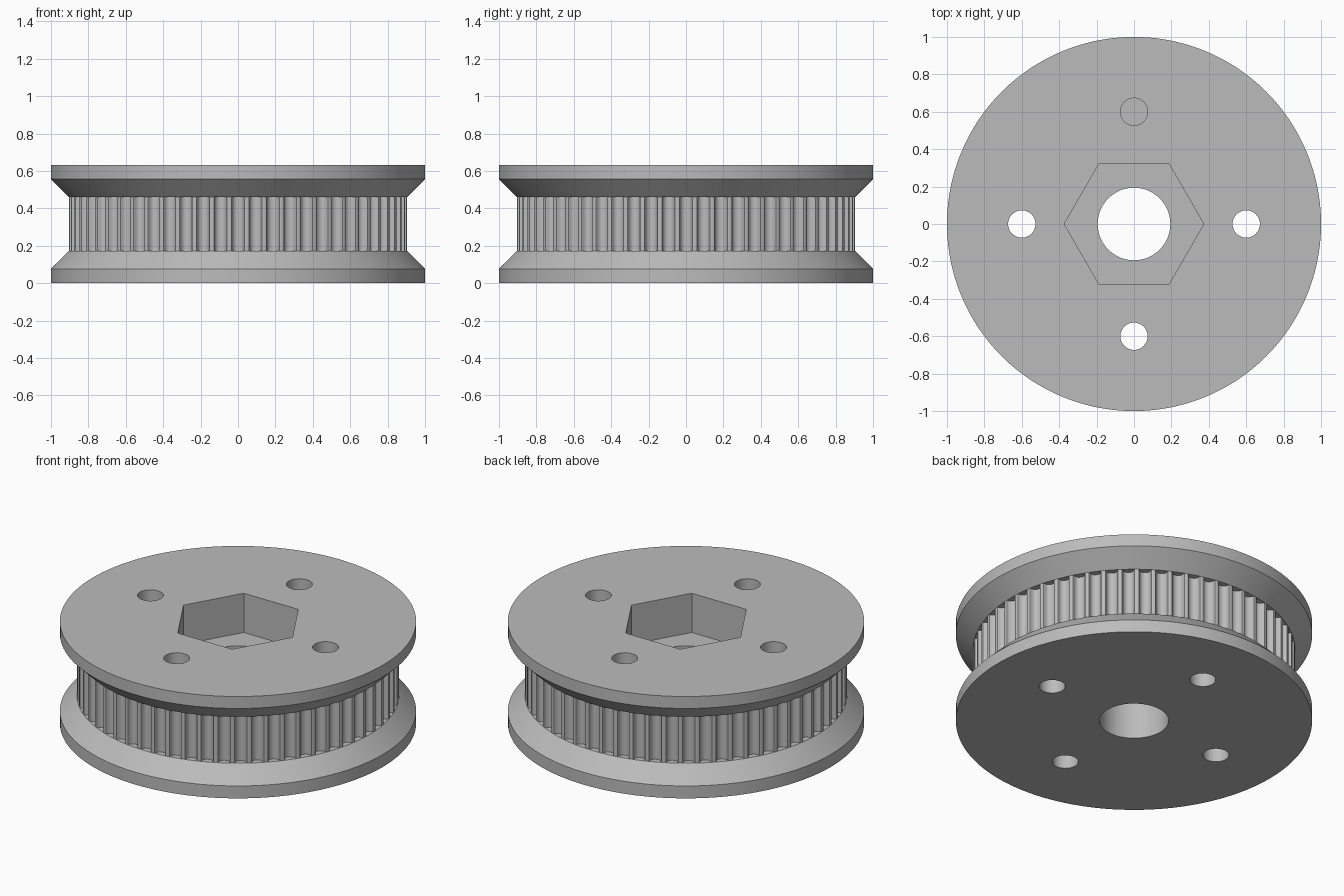
import bpy
import bmesh
from math import cos, sin, pi, tau

cube = bpy.data.objects.get("Cube")
if cube:
    bpy.data.objects.remove(cube, do_unlink=True)

# Material
grey = bpy.data.materials.new("plain grey")
grey.use_nodes = True
colour = (0.5, 0.5, 0.5, 1)
grey.diffuse_color = colour
grey.node_tree.nodes["Principled BSDF"].inputs["Base Color"].default_value = colour

TEETH = 60
RIM, TRACK = 1.0, 0.904
Z_LOW, Z_HIGH, TOP = 0.173, 0.461, 0.631
EDGE = 0.077          # height of each straight flange rim
HEX_FLOOR = 0.388


def circle(radius, count, cx=0, cy=0):
    return [(cx + radius * cos(tau * i / count), cy + radius * sin(tau * i / count))
            for i in range(count)]


def stack(name, layers):
    """Solid made of closed outlines joined from bottom to top; layers are (outline, z)."""
    bm = bmesh.new()
    rings = [[bm.verts.new((x, y, z)) for x, y in outline] for outline, z in layers]
    for low, high in zip(rings, rings[1:]):
        for i in range(len(low)):
            bm.faces.new((low[i - 1], low[i], high[i], high[i - 1]))
    bm.faces.new(rings[0][::-1])
    bm.faces.new(rings[-1])
    bmesh.ops.recalc_face_normals(bm, faces=bm.faces)
    mesh = bpy.data.meshes.new(name)
    bm.to_mesh(mesh)
    bm.free()
    mesh.materials.append(grey)
    obj = bpy.data.objects.new(name, mesh)
    bpy.context.collection.objects.link(obj)
    return obj


def tooth_outline():
    """Rounded grooves cut into the belt track: (half width, depth) from shoulder to root."""
    half = [(.040, 0), (.0352, .0018), (.0326, .0063), (.0315, .0114), (.0298, .0165),
            (.0275, .0213), (.0246, .026), (.0195, .0306), (.0135, .034), (.007, .036)]
    groove = [(-w, d) for w, d in half] + [(0, .0367)] + half[::-1]
    points = []
    for t in range(TEETH):
        a = tau * t / TEETH
        for w, d in groove:
            r = TRACK - d - (w * w / (2 * TRACK))
            points.append((r * cos(a) - w * sin(a), r * sin(a) + w * cos(a)))
    return points


# Pulley body: two bevelled flanges around the toothed track
rim, neck = circle(RIM, 240), circle(TRACK, 240)
teeth = tooth_outline()
parts = [
    stack("lower_flange", [(rim, 0), (rim, EDGE), (neck, Z_LOW)]),
    stack("toothed_track", [(teeth, Z_LOW), (teeth, Z_HIGH)]),
    stack("upper_flange", [(neck, Z_HIGH), (rim, TOP - 0.074), (rim, TOP)]),
]

# Cutters: centre bore, hexagonal nut pocket, four bolt holes
def drill(name, outline, bottom=-0.1):
    cutter = stack(name, [(outline, bottom), (outline, TOP + 0.1)])
    cutter.hide_render = True
    return cutter


cutters = [drill("bore_cutter", circle(0.194, 96)),
           drill("hex_cutter", circle(0.373, 6), HEX_FLOOR)]
for i in range(4):
    a = i * pi / 2
    cutters.append(drill("bolt_cutter", circle(0.073, 48, 0.6 * cos(a), 0.6 * sin(a))))

for part in parts:
    bpy.ops.object.select_all(action="DESELECT")
    part.select_set(True)
    bpy.context.view_layer.objects.active = part
    for cutter in cutters:
        cut = part.modifiers.new("cut", "BOOLEAN")
        cut.operation = "DIFFERENCE"
        cut.solver = "EXACT"
        cut.object = cutter
        bpy.ops.object.modifier_apply(modifier=cut.name)
    bpy.ops.object.shade_smooth_by_angle(angle=pi / 6)

for cutter in cutters:
    bpy.data.objects.remove(cutter, do_unlink=True)
